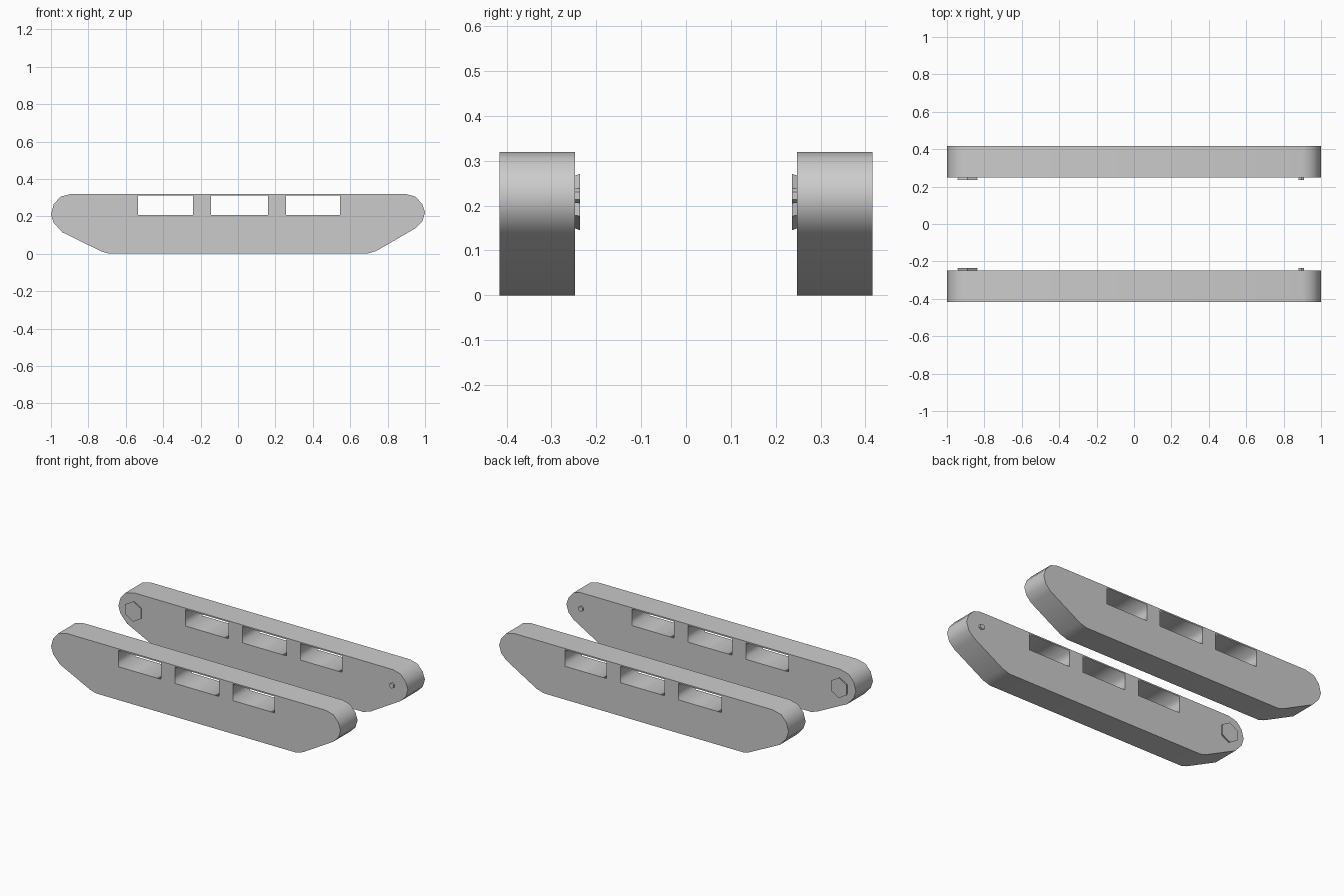
import bpy
from math import pi

if "Cube" in bpy.data.objects:
    bpy.data.objects.remove(bpy.data.objects["Cube"])

INNER, OUTER = 0.248, 0.416      # y range of each track unit

# Side outline (x, z) of a track unit
OUTLINE = [(-0.69, 0), (0.69, 0), (0.74, 0.015), (0.95, 0.137), (0.985, 0.172),
           (1.0, 0.22), (0.985, 0.265), (0.95, 0.305), (0.90, 0.319),
           (-0.89, 0.32), (-0.95, 0.305), (-0.985, 0.265), (-1.0, 0.21),
           (-0.985, 0.165), (-0.94, 0.115), (-0.73, 0.012)]
WINDOWS = [(-0.535, -0.24), (-0.144, 0.16), (0.257, 0.545)]
WIN_LOW, WIN_HIGH = 0.208, 0.311


def add_loop(curve, points):
    s = curve.splines.new('POLY')
    s.points.add(len(points) - 1)
    for p, (x, z) in zip(s.points, points):
        p.co = (x, z, 0, 1)
    s.use_cyclic_u = True


def track(name, side):
    # Filled profile with window holes, extruded across y
    c = bpy.data.curves.new(name, 'CURVE')
    c.dimensions = '2D'
    c.fill_mode = 'BOTH'
    c.extrude = (OUTER - INNER) / 2
    add_loop(c, OUTLINE)
    for a, b in WINDOWS:
        add_loop(c, [(a, WIN_LOW), (b, WIN_LOW), (b, WIN_HIGH), (a, WIN_HIGH)])
    ob = bpy.data.objects.new(name, c)
    bpy.context.collection.objects.link(ob)
    ob.location.y = side * (INNER + OUTER) / 2
    ob.rotation_euler.x = pi / 2
    bpy.ops.object.select_all(action='DESELECT')
    ob.select_set(True)
    bpy.context.view_layer.objects.active = ob
    bpy.ops.object.convert(target='MESH')


def hub(name, side, x, z, r_base, r_end, depth=0.012):
    # Six-sided boss on the inner face, slightly sunk into the track
    sink = 0.002
    y = INNER + sink - (depth + sink) / 2
    bpy.ops.mesh.primitive_cone_add(vertices=6, radius1=r_base, radius2=r_end,
                                    depth=depth + sink, location=(x, side * y, z),
                                    rotation=(side * pi / 2, 0, 0))
    bpy.context.object.name = name


for label, side in (("front", -1), ("back", 1)):
    track(label + "_track", side)
    hub(label + "_drive_hub", side, -0.89, 0.208, 0.058, 0.063)
    hub(label + "_idler_pin", side, 0.895, 0.222, 0.016, 0.017)
